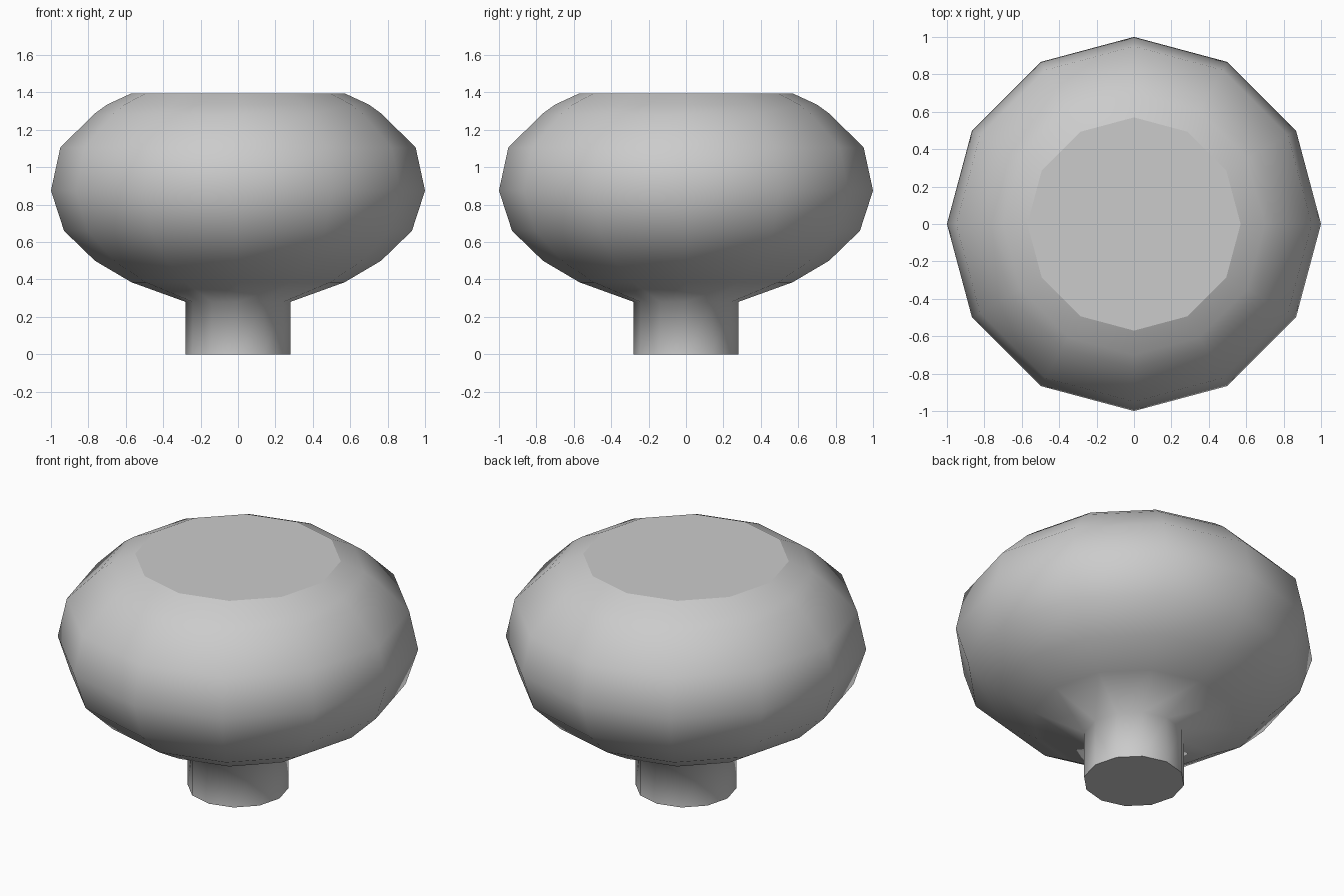
import bpy, bmesh, math

if "Cube" in bpy.data.objects:
    bpy.data.objects.remove(bpy.data.objects["Cube"])

SIDES = 12
# knob profile (radius, height), from the foot up to the flat top
PROFILE = [(0.28, 0), (0.28, 0.28), (0.57, 0.385), (0.765, 0.5), (0.93, 0.66),
           (1.0, 0.875), (0.95, 1.105), (0.77, 1.284), (0.70, 1.335), (0.57, 1.395)]

bm = bmesh.new()

# rings of the turned body
rings = []
for r, z in PROFILE:
    angles = [2 * math.pi * i / SIDES for i in range(SIDES)]
    rings.append([bm.verts.new((r * math.cos(a), r * math.sin(a), z)) for a in angles])

# smooth side walls
for low, high in zip(rings, rings[1:]):
    for i in range(SIDES):
        j = (i + 1) % SIDES
        bm.faces.new((low[i], low[j], high[j], high[i])).smooth = True

# flat foot and top with crisp rims
for cap in (bm.faces.new(rings[0][::-1]), bm.faces.new(rings[-1])):
    for e in cap.edges:
        e.smooth = False

mesh = bpy.data.meshes.new("knob")
bm.to_mesh(mesh)
bm.free()
bpy.context.collection.objects.link(bpy.data.objects.new("knob", mesh))
